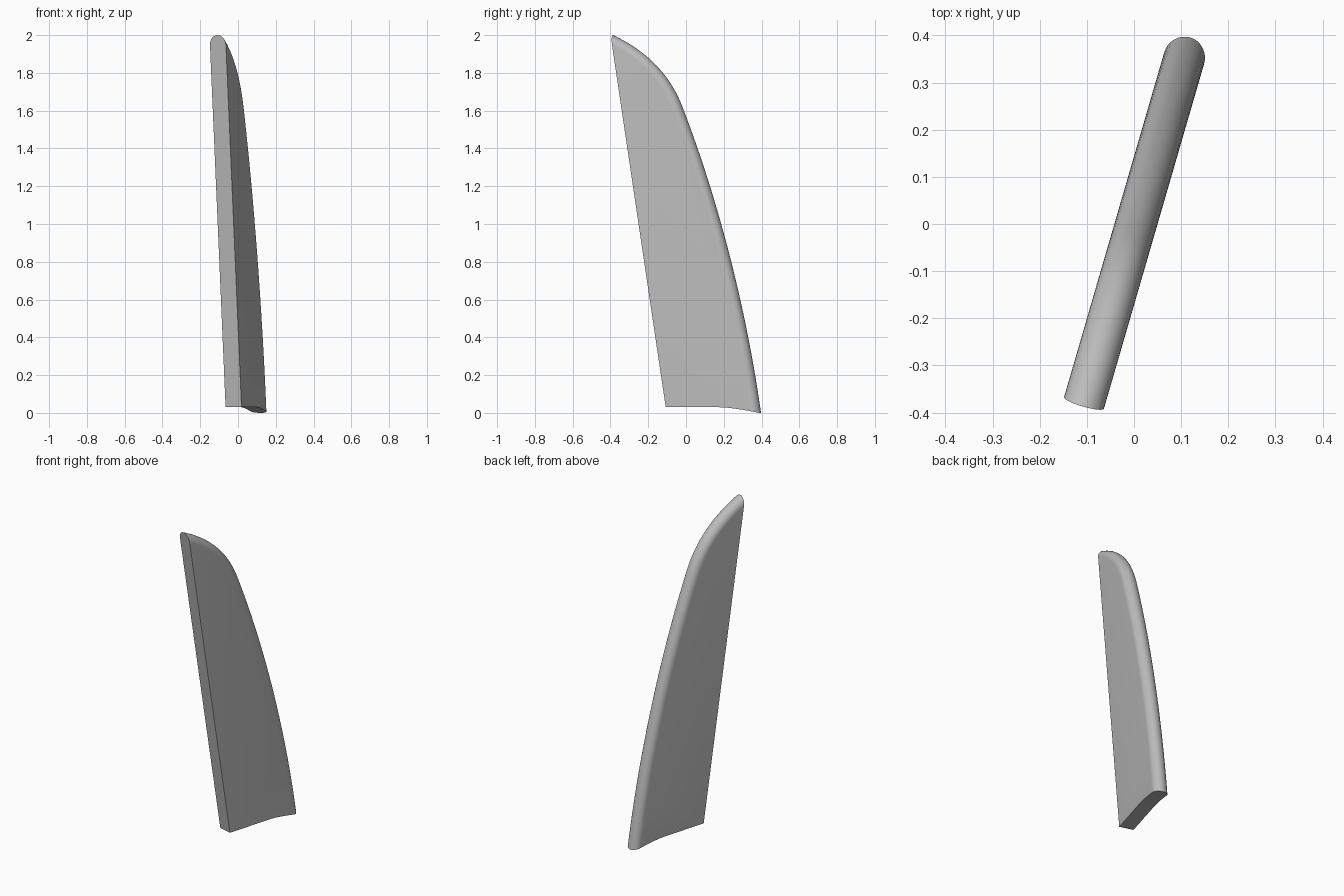
import bpy
import bmesh
import math
from mathutils import Vector, Matrix

cube = bpy.data.objects.get("Cube")
if cube:
    bpy.data.objects.remove(cube, do_unlink=True)

RADIUS = 0.044
YAW = math.radians(-16.2)
ROWS, BOTTOM_STEPS, ARC = 48, 24, 16

# Rear edge: tight shoulder below the tip, then a long gentle sweep
TIP = [Vector(p) for p in ((-0.402, 2.0), (-0.225, 1.92), (-0.092, 1.80), (-0.02, 1.62))]
SWEEP = [Vector(p) for p in ((-0.02, 1.62), (0.197, 1.08), (0.34, 0.5), (0.413, 0.0))]


def edge_point(t, inset):
    """Point on the rear edge (t from 0 at the tip to 2 at the foot), moved inwards."""
    a, b, c, d = TIP if t < 1 else SWEEP
    k = t if t < 1 else t - 1
    m = 1 - k
    p = a * m**3 + b * 3 * m * m * k + c * 3 * m * k * k + d * k**3
    tan = (b - a) * m * m + (c - b) * 2 * m * k + (d - c) * k * k
    tan.normalize()
    return p + Vector((tan.y, -tan.x)) * inset


def front_u(z):
    return -0.098 - 0.304 * (z - 0.03) / 1.97


def bottom_z(u):
    f = min(max((u - 0.2) / 0.213, 0), 1)
    return 0.03 - 0.03 * f**1.5


def solve(test, lo, hi):
    """Bisect for the place where test turns true."""
    for _ in range(40):
        mid = (lo + hi) / 2
        if test(mid):
            hi = mid
        else:
            lo = mid
    return hi


def in_front(t, inset):
    p = edge_point(t, inset)
    return p.x >= front_u(p.y)


def below(t, inset):
    p = edge_point(t, inset)
    return p.y <= bottom_z(p.x)


# Blade: outlines stacked across the thickness, inset to round the rear edge
bm = bmesh.new()
layers = []
for i in range(ARC + 1):
    angle = math.pi * i / ARC
    w = -RADIUS * math.cos(angle)
    inset = RADIUS * (1 - math.sin(angle))
    start = solve(lambda t: in_front(t, inset), 0, 0.9)
    end = solve(lambda t: below(t, inset), 1.1, 2)
    outline = [edge_point(start + (end - start) * j / ROWS, inset) for j in range(ROWS + 1)]
    foot = outline[-1].x
    toe = front_u(0.03)
    for j in range(1, BOTTOM_STEPS + 1):
        u = foot + (toe - foot) * j / BOTTOM_STEPS
        outline.append(Vector((u, bottom_z(u))))
    layers.append([bm.verts.new((w + 0.004, p.x, p.y)) for p in outline])

# Rounded rear edge and underside
for a, b in zip(layers, layers[1:]):
    for j in range(len(a) - 1):
        bm.faces.new((a[j], a[j + 1], b[j + 1], b[j]))

# Flat sides and flat front
bm.faces.new(layers[0])
bm.faces.new(layers[-1])
bm.faces.new([l[0] for l in layers] + [l[-1] for l in reversed(layers)])

bm.transform(Matrix.Rotation(YAW, 4, "Z"))
bmesh.ops.recalc_face_normals(bm, faces=bm.faces[:])
mesh = bpy.data.meshes.new("blade")
bm.to_mesh(mesh)
bm.free()

blade = bpy.data.objects.new("blade", mesh)
bpy.context.collection.objects.link(blade)

# Plain grey
grey = bpy.data.materials.new("light grey")
grey.use_nodes = True
colour = (0.5, 0.5, 0.5, 1)
grey.diffuse_color = colour
grey.node_tree.nodes["Principled BSDF"].inputs["Base Color"].default_value = colour
mesh.materials.append(grey)

bpy.ops.object.select_all(action="DESELECT")
blade.select_set(True)
bpy.context.view_layer.objects.active = blade
bpy.ops.object.shade_smooth_by_angle(angle=math.radians(35))
